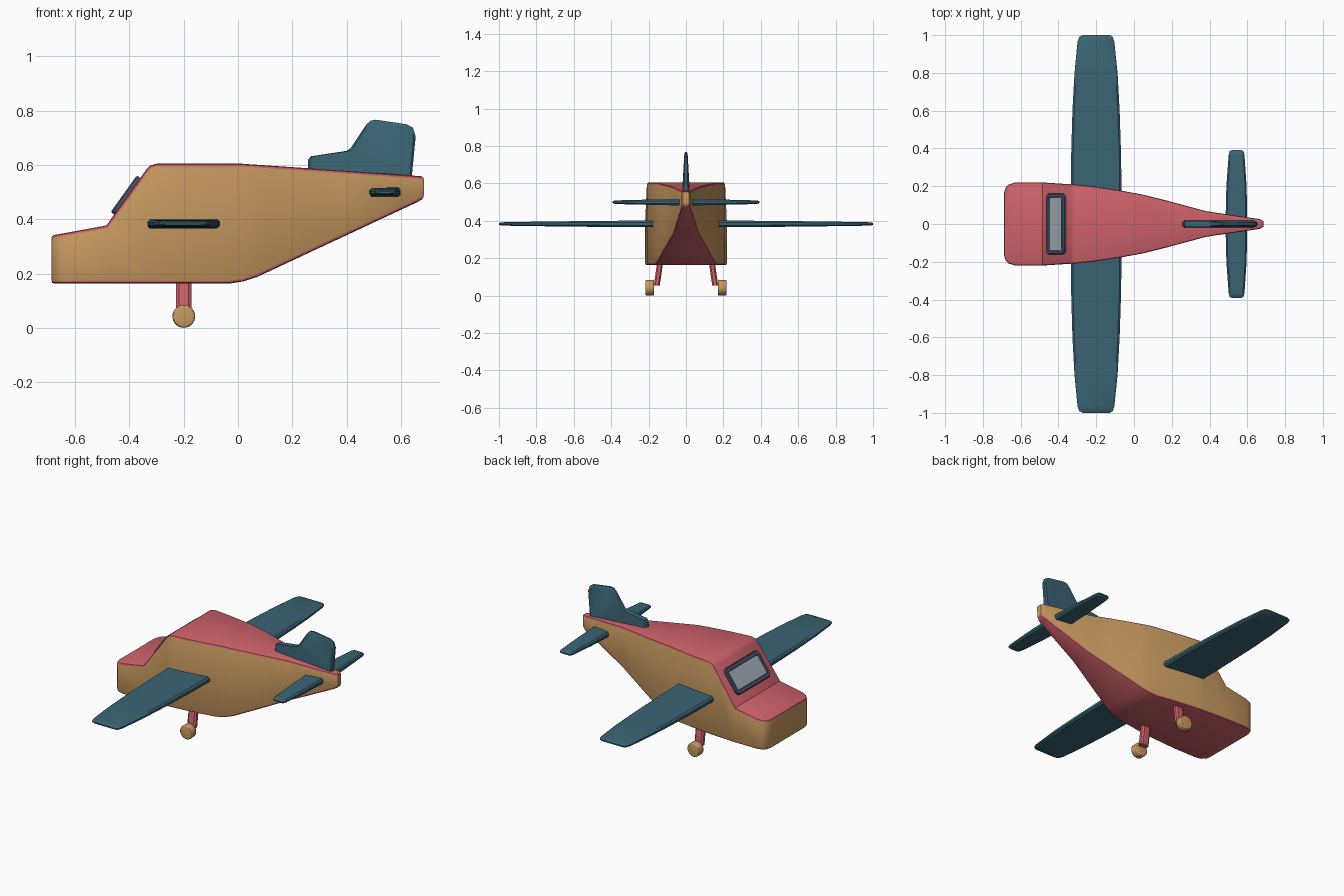
import bpy, bmesh, math
from mathutils import Vector, Matrix

if "Cube" in bpy.data.objects:
    bpy.data.objects.remove(bpy.data.objects["Cube"])


def material(name, r, g, b):
    m = bpy.data.materials.new(name)
    m.diffuse_color = tuple((c / 255 / 12.92 if c < 11 else ((c / 255 + 0.055) / 1.055) ** 2.4)
                            for c in (r, g, b)) + (1,)
    m.use_nodes = True
    m.node_tree.nodes["Principled BSDF"].inputs["Base Color"].default_value = m.diffuse_color
    return m


PINK = material("rose_pink", 206, 98, 106)
TAN = material("tan", 200, 154, 96)
TEAL = material("dark_teal", 58, 100, 116)
FRAME = material("slate_frame", 74, 86, 104)
GLASS = material("grey_glass", 168, 178, 188)


def finish(name, bm, mats):
    bmesh.ops.recalc_face_normals(bm, faces=bm.faces)
    me = bpy.data.meshes.new(name)
    bm.to_mesh(me)
    bm.free()
    ob = bpy.data.objects.new(name, me)
    bpy.context.collection.objects.link(ob)
    for m in mats:
        me.materials.append(m)
    return ob


def loft(rings):
    """Skin a list of equal-length point rings and cap both ends."""
    bm = bmesh.new()
    vs = [[bm.verts.new(p) for p in ring] for ring in rings]
    n = len(rings[0])
    for a, b in zip(vs, vs[1:]):
        for i in range(n):
            bm.faces.new((a[i], a[(i + 1) % n], b[(i + 1) % n], b[i]))
    bm.faces.new(vs[0])
    bm.faces.new(vs[-1])
    bmesh.ops.recalc_face_normals(bm, faces=bm.faces)
    return bm


def interp(pts, x):
    if x <= pts[0][0]:
        return pts[0][1]
    for (x0, y0), (x1, y1) in zip(pts, pts[1:]):
        if x <= x1:
            return y0 + (y1 - y0) * (x - x0) / (x1 - x0)
    return pts[-1][1]


# Fuselage: roof line, belly line and half width along x
TOP = [(-.688, .34), (-.485, .377), (-.338, .583), (-.325, .597), (-.30, .605), (.01, .605),
       (.26, .588), (.685, .558)]
BELLY = [(-.688, .163), (-.03, .163), (.02, .171), (.07, .187), (.665, .465), (.685, .478)]
WIDTH = [(-.688, .165), (-.68, .192), (-.662, .210), (-.63, .219), (-.47, .219), (-.30, .208),
         (-.20, .197), (-.07, .177), (.05, .155), (.20, .117), (.38, .068), (.665, .026), (.685, .015)]
rings = []
for x in sorted({p[0] for p in TOP + BELLY + WIDTH}):
    t, b, w = interp(TOP, x), interp(BELLY, x), interp(WIDTH, x)
    rings.append([(x, -w, b), (x, w, b), (x, w, t), (x, -w, t)])
bm = loft(rings)
for f in bm.faces:  # tan on sides and ends, pink above and below
    f.material_index = 0 if abs(f.normal.z) > 0.3 else 1
rim = [e for e in bm.edges if len({f.material_index for f in e.link_faces}) == 2]
bmesh.ops.bevel(bm, geom=rim, offset=.010, segments=2, profile=.5, affect='EDGES',
                clamp_overlap=False, material=0)
finish("fuselage", bm, [PINK, TAN])


# Wing and tailplane: (y, front x, rear x, half thickness) mirrored across y = 0
def wing(name, stations, z, c):
    rows = [(-y, *r) for y, *r in stations] + [s for s in reversed(stations) if s[0] > 0]
    rings = []
    for y, a, b, t in rows:
        k = t * .45
        prof = [(a, -k), (a + c, -t), (b - c, -t), (b, -k), (b, k), (b - c, t), (a + c, t), (a, k)]
        rings.append([(x, y, z + h) for x, h in prof])
    finish(name, loft(rings), [TEAL])


wing("main_wing", [(1.0, -.272, -.128, .004), (.990, -.290, -.112, .008), (.965, -.299, -.104, .0095),
                   (.8, -.315, -.087, .012), (.6, -.326, -.076, .0145), (.35, -.333, -.068, .017),
                   (0, -.335, -.065, .0185)], .383, .010)
wing("tailplane", [(.392, .518, .567, .004), (.385, .506, .580, .008), (.365, .501, .585, .010),
                   (.2, .489, .596, .014), (0, .484, .600, .018)], .499, .008)

# Tail fin, thinner towards the top
FIN = [(.258, .57), (.258, .618), (.268, .632), (.400, .652), (.415, .662), (.472, .748), (.488, .763),
       (.508, .767), (.622, .750), (.645, .737), (.655, .705), (.639, .54)]


def fin_ring(side, inset):
    mid = Vector((.47, .64))
    out = []
    for x, z in FIN:
        d = (Vector((x, z)) - mid).normalized() * inset
        h = (.019 - .055 * max(0, z - .58)) * (1 if inset else .55)
        out.append((x - d.x, side * h, z - d.y))
    return out


finish("tail_fin", loft([fin_ring(-1, .008), fin_ring(-1, 0), fin_ring(1, 0), fin_ring(1, .008)]), [TEAL])

# Windscreen: rounded frame lying on the slope, with a recessed glass face
def rounded_rect(u, v, r, w):
    pts = []
    for sx, sy, a0 in ((1, 1, 0), (-1, 1, 90), (-1, -1, 180), (1, -1, 270)):
        for k in range(4):
            a = math.radians(a0 + 30 * k)
            pts.append((sx * (u - r) + r * math.cos(a), sy * (v - r) + r * math.sin(a), w))
    return pts


bm = loft([rounded_rect(.083, .161, .026, -.015), rounded_rect(.083, .161, .026, .011),
           rounded_rect(.078, .156, .022, .016), rounded_rect(.060, .143, .014, .016),
           rounded_rect(.057, .140, .012, .009)])
bm.faces.ensure_lookup_table()
bm.faces[-1].material_index = 1
d = Vector((.147, 0, .206)).normalized()
n = Vector((-d.z, 0, d.x))
o = Vector((-.408, 0, .485))
bm.transform(Matrix(((d.x, 0, n.x, o.x), (0, 1, 0, o.y), (d.z, 0, n.z, o.z), (0, 0, 0, 1))))
finish("windscreen", bm, [FRAME, GLASS])

# Landing gear on both sides
for side, label in ((-1, "front"), (1, "back")):
    oct_ = [(-.028, -.008), (-.018, -.016), (.018, -.016), (.028, -.008),
            (.028, .008), (.018, .016), (-.018, .016), (-.028, .008)]
    rings = [[(-.20 + u, side * (y + v), z) for u, v in oct_]
             for y, z in ((.135, .20), (.156, .055))]
    finish(label + "_strut", loft(rings), [PINK])

    bm = bmesh.new()
    bmesh.ops.create_cone(bm, cap_ends=True, segments=32, radius1=.042, radius2=.042, depth=.046)
    caps = [e for e in bm.edges if any(len(f.verts) > 4 for f in e.link_faces)]
    bmesh.ops.bevel(bm, geom=caps, offset=.008, segments=3, profile=.5, affect='EDGES')
    bm.transform(Matrix.Translation((-.20, side * .194, .042)) @ Matrix.Rotation(math.pi / 2, 4, 'X'))
    finish(label + "_wheel", bm, [TAN])

# Smooth shading with sharp edges kept
for ob in bpy.context.collection.objects:
    ob.select_set(True)
    bpy.context.view_layer.objects.active = ob
bpy.ops.object.shade_smooth_by_angle(angle=math.radians(30))
